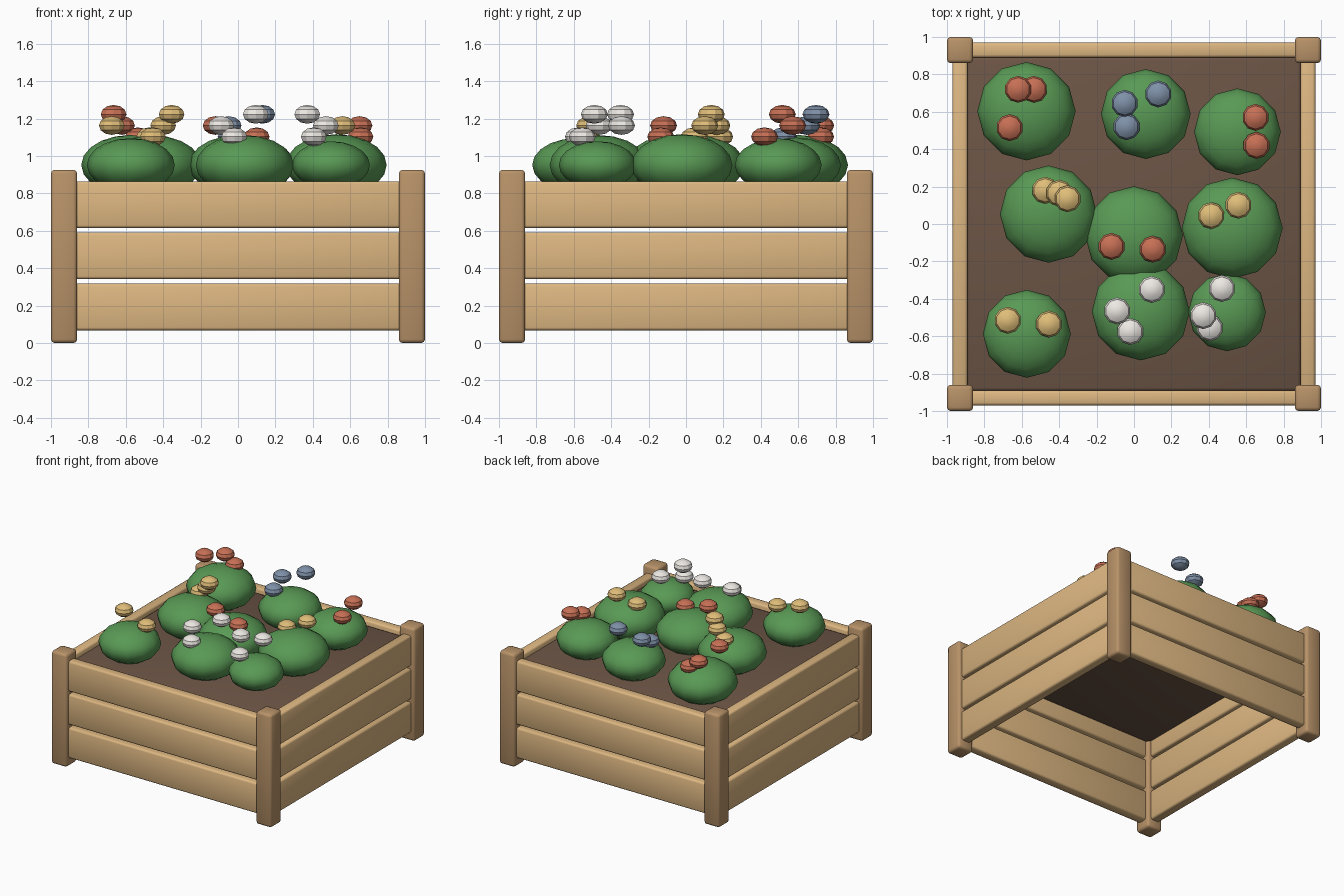
import bpy, bmesh
from math import radians
from mathutils import Matrix

if "Cube" in bpy.data.objects:
    bpy.data.objects.remove(bpy.data.objects["Cube"])


def mat(name, r, g, b):
    m = bpy.data.materials.new(name)
    m.diffuse_color = (r, g, b, 1)
    m.use_nodes = True
    m.node_tree.nodes["Principled BSDF"].inputs["Base Color"].default_value = m.diffuse_color
    return m


PLANK = mat("plank_wood", .72, .47, .22)
POST = mat("post_wood", .48, .29, .14)
SOIL = mat("soil", .15, .09, .06)
LEAF = mat("leaf", .10, .32, .09)
RED = mat("red_petal", .57, .16, .09)
YELLOW = mat("yellow_petal", .74, .51, .19)
BLUE = mat("blue_petal", .21, .28, .39)
WHITE = mat("white_petal", .84, .81, .77)


def finish(name, bm, loc, material, angle=None):
    """Make the object, smooth shaded; edges steeper than angle stay sharp."""
    bm.normal_update()
    for f in bm.faces:
        f.smooth = True
    if angle:
        for e in bm.edges:
            e.smooth = e.calc_face_angle(0) < radians(angle)
    me = bpy.data.meshes.new(name)
    bm.to_mesh(me)
    bm.free()
    me.materials.append(material)
    ob = bpy.data.objects.new(name, me)
    ob.location = loc
    bpy.context.collection.objects.link(ob)
    return ob


def box(name, loc, size, material, bevel):
    bm = bmesh.new()
    bmesh.ops.create_cube(bm, size=1, matrix=Matrix.Diagonal((*size, 1)))
    ob = finish(name, bm, loc, material)
    b = ob.modifiers.new("soft_edges", 'BEVEL')
    b.width, b.segments = bevel, 2
    return ob


def blob(name, loc, r, h, seg, rings, material):
    bm = bmesh.new()
    bmesh.ops.create_uvsphere(bm, u_segments=seg, v_segments=rings, radius=1,
                              matrix=Matrix.Diagonal((r, r, h, 1)))
    return finish(name, bm, loc, material, 32)


# corner posts
for sx in (-1, 1):
    for sy in (-1, 1):
        box("corner_post", (sx * .93, sy * .93, .463), (.14, .14, .926), POST, .02)

# three planks on each side
for z in (.193, .467, .740):
    for s in (-1, 1):
        box("plank_x", (0, s * .93, z), (1.76, .08, .25), PLANK, .015)
        box("plank_y", (s * .93, 0, z), (.08, 1.76, .25), PLANK, .015)

# soil slab near the top, open beneath
box("soil", (0, 0, .785), (1.79, 1.79, .09), SOIL, .02)

# bushes: x, y, radius, petal colour, flowers (x, y) from lowest to highest
BUSHES = [
    (-.575, .603, .263, RED, [(-.535, .72), (-.62, .72), (-.665, .515)]),
    (.063, .588, .24, BLUE, [(-.04, .52), (-.05, .645), (.13, .695)]),
    (.553, .493, .232, RED, [(.655, .42), (.65, .57)]),
    (-.457, .053, .26, YELLOW, [(-.475, .18), (-.40, .165), (-.355, .135)]),
    (0, -.06, .262, RED, [(.1, -.135), (-.12, -.12)]),
    (.525, -.022, .27, YELLOW, [(.413, .045), (.558, .10)]),
    (-.573, -.587, .235, YELLOW, [(-.455, -.535), (-.675, -.515)]),
    (.036, -.467, .262, WHITE, [(-.02, -.575), (-.09, -.465), (.095, -.35)]),
    (.497, -.472, .208, WHITE, [(.405, -.555), (.47, -.345), (.37, -.49)]),
]
for x, y, r, petal, flowers in BUSHES:
    blob("bush", (x, y, .952), r, r * .61, 12, 10, LEAF)
    for k, (fx, fy) in enumerate(flowers):
        blob("flower", (fx, fy, 1.103 + .06 * k), .072, .05, 10, 6, petal)
